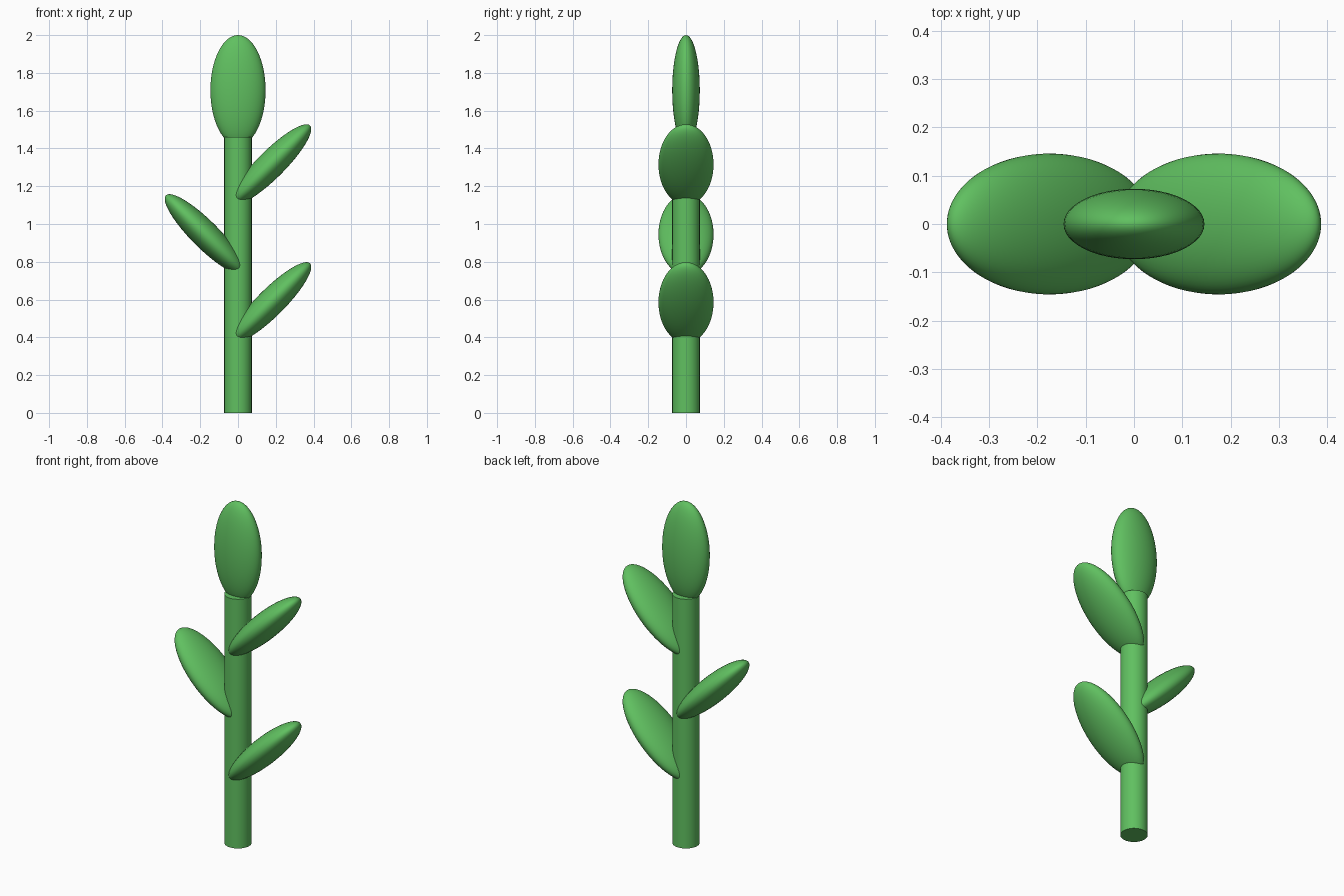
import bpy
from math import radians

cube = bpy.data.objects.get("Cube")
if cube:
    bpy.data.objects.remove(cube, do_unlink=True)

# Single plant green
green = bpy.data.materials.new("leaf_green")
green.use_nodes = True
colour = (0.117, 0.527, 0.117, 1)
green.diffuse_color = colour
green.node_tree.nodes["Principled BSDF"].inputs["Base Color"].default_value = colour

RADIUS = 0.073          # stem radius and leaf half thickness
STEM_HEIGHT = 1.46


def finish(name):
    """Name, colour and smooth the active object."""
    obj = bpy.context.object
    obj.name = name
    obj.data.materials.append(green)
    bpy.ops.object.transform_apply(location=False, rotation=False, scale=True)
    bpy.ops.object.shade_smooth_by_angle(angle=radians(40))


def blade(name, location, tilt=(0, 0, 0)):
    """Flattened ellipsoid: twice as wide as thick, twice as long as wide."""
    bpy.ops.mesh.primitive_uv_sphere_add(segments=48, ring_count=32, radius=RADIUS,
                                         location=location, rotation=tilt)
    bpy.context.object.scale = (1, 2, 4)
    finish(name)


# Stem
bpy.ops.mesh.primitive_cylinder_add(vertices=48, radius=RADIUS, depth=STEM_HEIGHT,
                                    location=(0, 0, STEM_HEIGHT / 2))
finish("stem")

# Alternating leaves leaning outward
for name, side, height in (("lower_leaf", 1, 0.585),
                           ("middle_leaf", -1, 0.945),
                           ("upper_leaf", 1, 1.315)):
    blade(name, (side * 0.175, 0, height), (0, side * radians(45), 0))

# Upright bud, broad side to the front
blade("top_bud", (0, 0, 2 - 4 * RADIUS), (0, 0, radians(90)))
